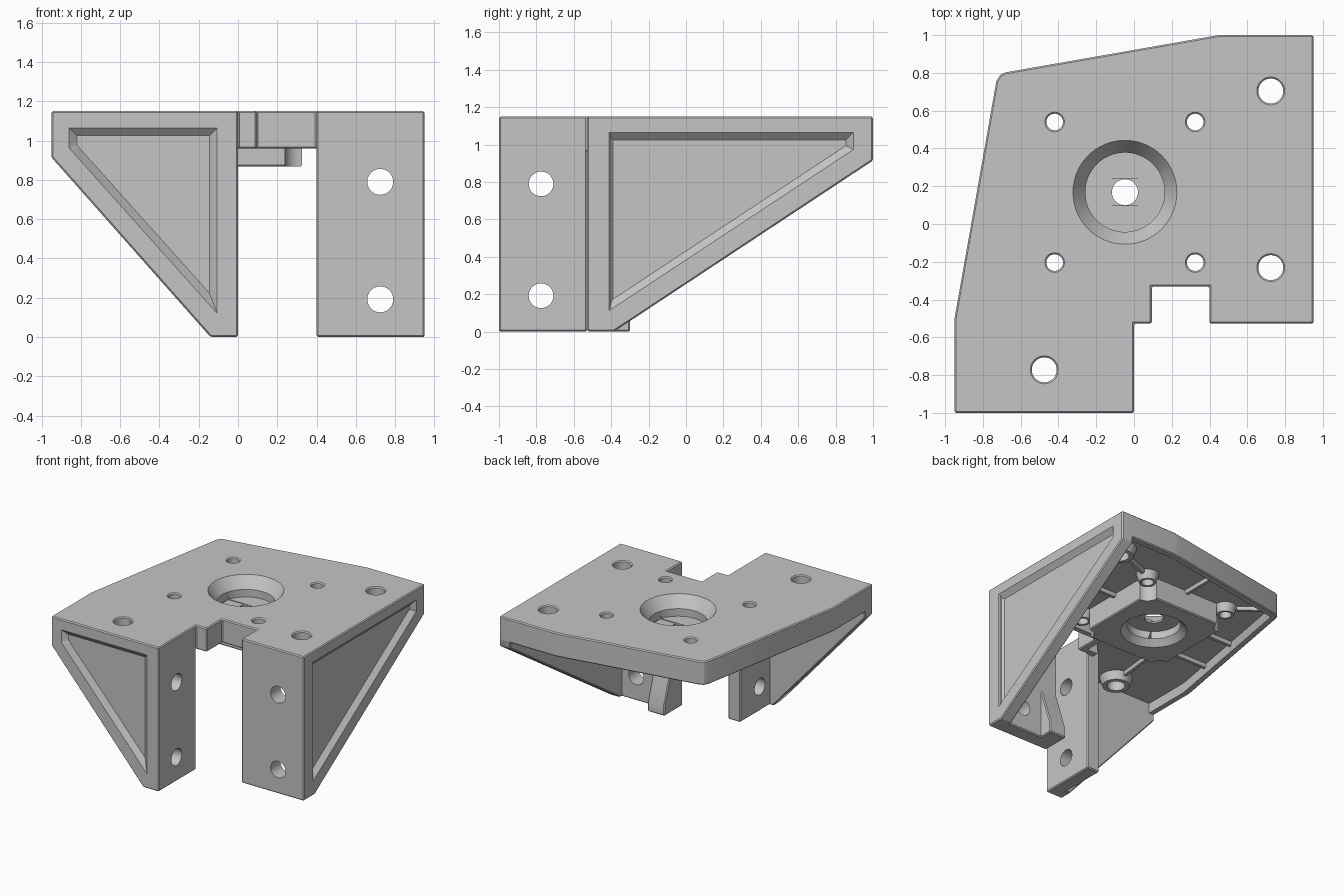
import bpy, bmesh, math
from mathutils import Vector

cube = bpy.data.objects.get("Cube")
if cube:
    bpy.data.objects.remove(cube, do_unlink=True)

COLOUR = (0.56, 0.56, 0.56, 1)
grey = bpy.data.materials.new("light grey")
grey.use_nodes = True
grey.diffuse_color = COLOUR
grey.node_tree.nodes["Principled BSDF"].inputs["Base Color"].default_value = COLOUR

# Axis maps: 2D profile (a, b) swept along c
AXES = {"z": lambda a, b, c: (a, b, c),
        "y": lambda a, b, c: (a, c, b),
        "x": lambda a, b, c: (c, a, b)}


def inset(points, d):
    """Offset a closed polygon inwards by d."""
    pts = [Vector(p) for p in points]
    n = len(pts)
    area = sum(pts[i - 1].x * pts[i].y - pts[i].x * pts[i - 1].y for i in range(n))
    sign = 1 if area > 0 else -1
    result = []
    for i in range(n):
        e1 = (pts[i] - pts[i - 1]).normalized()
        e2 = (pts[(i + 1) % n] - pts[i]).normalized()
        n1, n2 = Vector((-e1.y, e1.x)) * sign, Vector((-e2.y, e2.x)) * sign
        result.append(tuple(pts[i] + (n1 + n2) * d / (1 + n1.dot(n2))))
    return result


def prism(name, points, c0, c1, axis="z", taper=0, bevel=0):
    """Sweep a profile from c0 to c1, optionally shrinking the far end."""
    bm = bmesh.new()
    far = inset(points, taper) if taper else points
    lo = [bm.verts.new(AXES[axis](*p, c0)) for p in points]
    hi = [bm.verts.new(AXES[axis](*p, c1)) for p in far]
    n = len(lo)
    bm.faces.new(lo)
    bm.faces.new(hi[::-1])
    for i in range(n):
        j = (i + 1) % n
        bm.faces.new((lo[i], hi[i], hi[j], lo[j]))
    bmesh.ops.recalc_face_normals(bm, faces=bm.faces)
    if bevel:
        edges = [e for e in bm.edges if e.calc_face_angle(0) > 0.6]
        bmesh.ops.bevel(bm, geom=edges, offset=bevel, segments=1, profile=0.5, affect="EDGES")
    mesh = bpy.data.meshes.new(name)
    bm.to_mesh(mesh)
    bm.free()
    mesh.materials.append(grey)
    obj = bpy.data.objects.new(name, mesh)
    bpy.context.scene.collection.objects.link(obj)
    return obj


def rect(a0, a1, b0, b1):
    return [(a0, b0), (a1, b0), (a1, b1), (a0, b1)]


def circle(a, b, r, n=40):
    return [(a + r * math.cos(math.tau * i / n), b + r * math.sin(math.tau * i / n)) for i in range(n)]


def cut(obj, *args, **kwargs):
    """Subtract a prism from obj and discard the cutter."""
    cutter = prism("cutter", *args, **kwargs)
    cutter.hide_render = True
    mod = obj.modifiers.new("cut", "BOOLEAN")
    mod.operation, mod.solver, mod.object = "DIFFERENCE", "EXACT", cutter
    bpy.context.view_layer.objects.active = obj
    bpy.ops.object.modifier_apply(modifier=mod.name)
    bpy.data.objects.remove(cutter, do_unlink=True)


TOP, RIM, CEILING, PAD = 1.15, 0.96, 1.04, 0.868
CX, CY = -0.048, 0.168
X, Y, STEP = 0.95, 1.0, -0.528     # half width, half depth, front leg plane
EDGE = 0.008
small_holes = [(CX + sx * 0.372, CY + sy * 0.372) for sx in (-1, 1) for sy in (-1, 1)]
large_holes = [(-0.475, -0.772), (0.724, 0.704), (0.724, -0.231)]
holes = [(p, 0.044, 0.088) for p in small_holes] + [(p, 0.066, 0.125) for p in large_holes]
parts = []

# Top plate with a hollow underside
outline = [(-X, -Y), (0, -Y), (0, STEP), (0.094, STEP), (0.094, -0.332), (0.4, -0.332),
           (0.4, STEP), (X, STEP), (X, Y), (0.45, Y), (0.39, 0.99), (-0.68, 0.803),
           (-0.71, 0.788), (-0.729, 0.755), (-X, -0.5)]
plate = prism("top_plate", outline, RIM, TOP, bevel=EDGE)
cut(plate, inset(outline, 0.05), 0.9, CEILING)
for p, r, _ in holes:
    cut(plate, circle(*p, r), 0.8, 1.3)
    cut(plate, circle(*p, r + 0.018), TOP + 0.01, TOP - 0.008, taper=0.018)
cut(plate, circle(CX, CY, 0.21, 64), 0.9, 1.3)
cut(plate, circle(CX, CY, 0.2822, 64), TOP + 0.01, 1.06, taper=0.0722)
parts.append(plate)

# Collars around the bolt holes
for i, (p, r, outer) in enumerate(holes):
    collar = prism(f"hole_collar_{i + 1}", circle(*p, outer), CEILING + 0.01, 0.975, taper=0.025)
    cut(collar, circle(*p, r), 0.8, 1.3)
    parts.append(collar)

# Square bearing pad with scooped corners and a stepped floor in its bore
pad = prism("bearing_pad", rect(CX - 0.374, CX + 0.374, CY - 0.374, CY + 0.374), PAD, CEILING + 0.02, bevel=EDGE)
for p in small_holes:
    cut(pad, circle(*p, 0.085), 0.8, 1.2)
cut(pad, circle(CX, CY, 0.21, 64), 1.0, 1.2)
cut(pad, circle(CX, CY, 0.2525, 64), PAD - 0.01, 0.915, taper=0.055)
cut(pad, circle(CX, CY, 0.1975, 64), 0.9, 0.975)
cut(pad, rect(CX - 0.205, CX + 0.205, CY - 0.07, CY + 0.07), 0.994, 1.02)
cut(pad, rect(CX - 0.07, CX + 0.07, CY - 0.07, CY + 0.07), 0.987, 1.02)
cut(pad, circle(CX, CY, 0.069), 0.8, 1.2)
parts.append(pad)

# Stiffening ribs under the plate
ribs = [((-0.48, 0.59), (-0.69, 0.76)), ((-0.42, CY), (-0.8, CY)), ((-0.5, -0.2), (-0.86, -0.2)),
        ((CX, 0.54), (CX, 0.87)), ((0.39, 0.57), (0.62, 0.66)), ((0.32, CY), (0.86, CY)),
        ((0.4, -0.2), (0.62, -0.22)), ((-0.43, -0.28), (-0.47, -0.67))]
for i, (a, b) in enumerate(ribs):
    a, b = Vector(a), Vector(b)
    side = (b - a).orthogonal().normalized() * 0.02
    parts.append(prism(f"under_rib_{i + 1}", [tuple(v) for v in (a - side, b - side, b + side, a + side)],
                       CEILING + 0.02, 1.01, taper=0.008))

# Triangular front wall; its recessed panel runs up into the plate rim
front_wall = prism("front_gusset", [(-X, TOP), (-X, 0.915), (-0.14, 0), (0, 0), (0, TOP)],
                   -Y, -0.9, "y", bevel=EDGE)
front_panel = [(-0.865, 1.07), (-0.865, 0.96), (-0.1, 0.105), (-0.1, 1.07)]
for obj in (front_wall, plate):
    cut(obj, front_panel, -Y - 0.005, -Y + 0.035, "y", taper=0.045)
parts.append(front_wall)

# Triangular side wall with a matching recessed panel
side_wall = prism("side_gusset", [(STEP, TOP), (STEP, 0), (-0.385, 0), (Y, 0.915), (Y, TOP)],
                  X, 0.85, "x", bevel=EDGE)
side_panel = [(-0.435, 1.07), (-0.435, 0.09), (0.9, 0.97), (0.9, 1.07)]
for obj in (side_wall, plate):
    cut(obj, side_panel, X + 0.005, X - 0.035, "x", taper=0.045)
parts.append(side_wall)

# Drilled mounting legs
front_leg = prism("front_leg", rect(0.4, X, 0, TOP), STEP, -0.405, "y", bevel=EDGE)
side_leg = prism("side_leg", rect(-Y, STEP, 0, TOP), 0, -0.11, "x", bevel=EDGE)
for z in (0.192, 0.79):
    cut(front_leg, circle(0.724, z, 0.066), -0.7, -0.2, "y")
    cut(side_leg, circle(-0.775, z, 0.066), -0.3, 0.2, "x")
parts += [front_leg, side_leg]

# Sloping foot behind the inner edge of the front leg
parts.append(prism("front_leg_foot", [(-0.45, 0), (-0.3, 0), (-0.3, 0.08), (-0.405, 0.4), (-0.45, 0.4)],
                   0.4, 0.55, "x", bevel=EDGE))

# Smooth the round surfaces while keeping edges crisp
bpy.ops.object.select_all(action="DESELECT")
for obj in parts:
    obj.select_set(True)
bpy.context.view_layer.objects.active = plate
bpy.ops.object.shade_smooth_by_angle(angle=math.radians(30))
